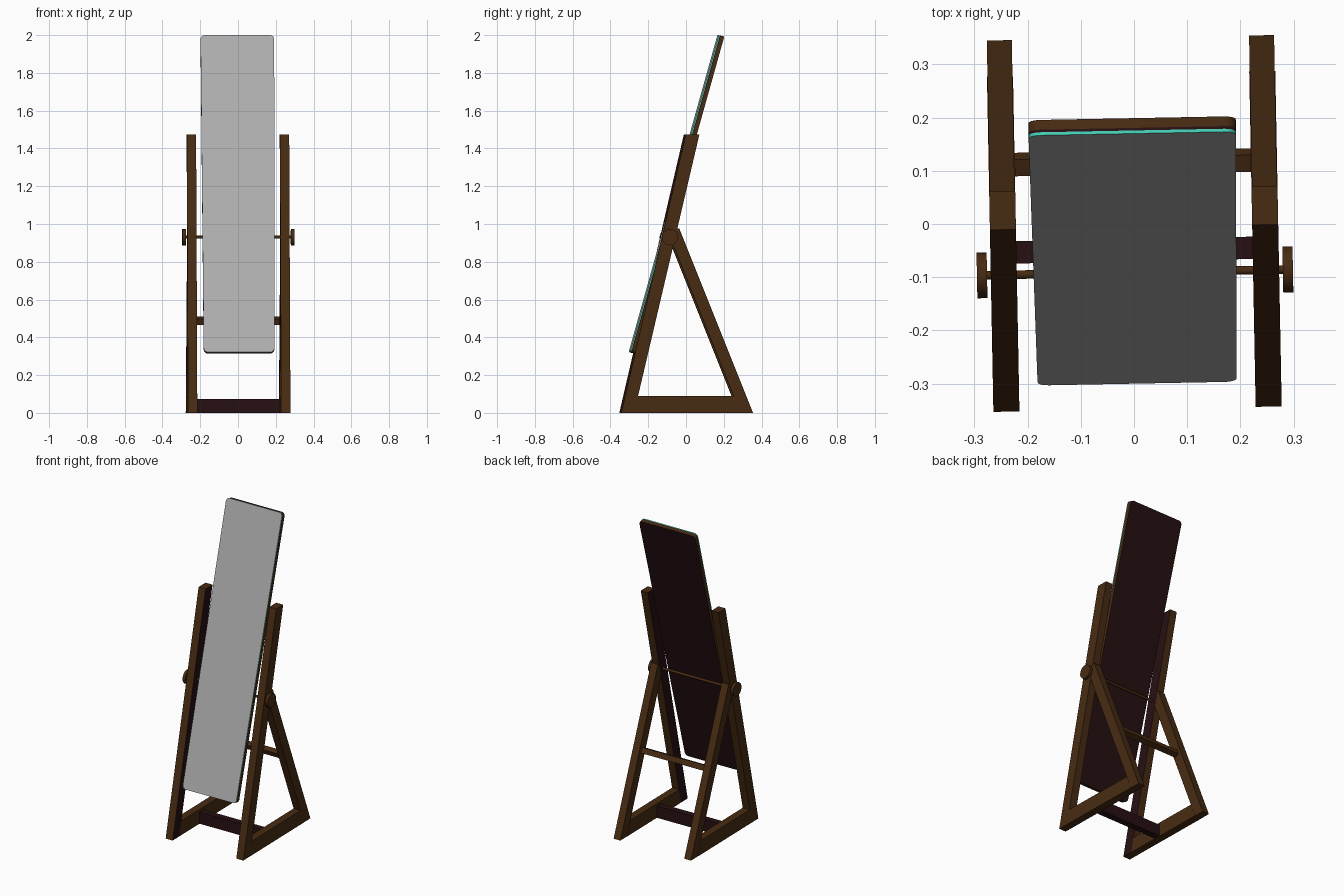
import bpy
import bmesh
import math
from mathutils import Matrix, Vector

cube = bpy.data.objects.get("Cube")
if cube:
    bpy.data.objects.remove(cube)


def material(name, rgb):
    m = bpy.data.materials.new(name)
    m.use_nodes = True
    m.diffuse_color = (*rgb, 1)
    bsdf = m.node_tree.nodes["Principled BSDF"]
    bsdf.inputs["Base Color"].default_value = (*rgb, 1)
    bsdf.inputs["Roughness"].default_value = 0.6
    return m


BROWN = material("walnut_brown", (0.064, 0.024, 0.006))
RED = material("dark_red_brown", (0.02, 0.005, 0.006))
GREY = material("mirror_grey", (0.43, 0.43, 0.43))
TEAL = material("glass_edge_teal", (0.06, 0.62, 0.46))

TURN = Matrix.Rotation(math.radians(1.1), 4, 'Z')  # whole stand is turned slightly


def basis(u, v, w, origin=(0, 0, 0)):
    m = Matrix((u, v, w)).transposed().to_4x4()
    m.translation = Vector(origin)
    return m


SIDE = basis((0, 1, 0), (0, 0, 1), (1, 0, 0))  # outline in y,z; depth along x


def prism(name, outline, w0, w1, side, cap0=None, cap1=None, frame=SIDE, smooth=False):
    """Extrude an outline from depth w0 to w1, with a colour for sides and each cap."""
    mats = [side, cap0 or side, cap1 or side]
    bm = bmesh.new()
    low = [bm.verts.new((u, v, w0)) for u, v in outline]
    high = [bm.verts.new((u, v, w1)) for u, v in outline]
    bm.faces.new(low[::-1]).material_index = 1
    bm.faces.new(high).material_index = 2
    n = len(outline)
    for i in range(n):
        j = (i + 1) % n
        bm.faces.new((low[i], low[j], high[j], high[i]))
    bmesh.ops.transform(bm, matrix=TURN @ frame, verts=bm.verts)
    bmesh.ops.recalc_face_normals(bm, faces=bm.faces)
    mesh = bpy.data.meshes.new(name)
    bm.to_mesh(mesh)
    bm.free()
    for m in mats:
        mesh.materials.append(m)
    ob = bpy.data.objects.new(name, mesh)
    bpy.context.collection.objects.link(ob)
    if smooth:
        bpy.ops.object.select_all(action='DESELECT')
        ob.select_set(True)
        bpy.context.view_layer.objects.active = ob
        bpy.ops.object.shade_smooth_by_angle(angle=math.radians(40))
    return ob


def circle(cy, cz, r, n, phase=0.0):
    return [(cy + r * math.cos(phase + math.tau * i / n),
             cz + r * math.sin(phase + math.tau * i / n)) for i in range(n)]


# Side frames: leaning post, back leg and floor bar
POST = [(-0.348, 0), (-0.28, 0), (0.066, 1.475), (-0.006, 1.475)]
BACK_LEG = [(0.282, 0), (0.35, 0), (-0.04, 0.975), (-0.06, 0.975), (-0.09, 0.93)]
FLOOR_BAR = [(-0.28, 0), (0.282, 0), (0.246, 0.09), (-0.259, 0.09)]
INNER, OUTER = 0.222, 0.271
PIVOT = (-0.091, 0.93)

for label, s in (("left", 1), ("right", -1)):
    a, b = s * INNER, s * OUTER
    prism(label + "_post", POST, a, b, BROWN, cap0=RED)
    # the back leg is a hair thinner so its hinge end sits inside the post
    prism(label + "_back_leg", BACK_LEG, a + s * 0.001, b - s * 0.001, BROWN)
    prism(label + "_floor_bar", FLOOR_BAR, a, b, BROWN)
    prism(label + "_knob", circle(*PIVOT, 0.043, 24), s * 0.278, s * 0.297,
          BROWN, smooth=True)

# Cross pieces
prism("pivot_rod", circle(*PIVOT, 0.008, 12), -0.28, 0.28, BROWN, smooth=True)
prism("floor_crossbar", [(-0.07, 0), (-0.028, 0), (-0.028, 0.074), (-0.07, 0.074)],
      -INNER, INNER, RED)
prism("back_rail", circle(0.116, 0.487, 0.024, 4, math.radians(67)),
      -INNER, INNER, BROWN)

# Tilted mirror panel: outline in its own plane, tapering to the bottom
BOTTOM, TOP = Vector((0, -0.300, 0.322)), Vector((0, 0.170, 2.0))
UP = (TOP - BOTTOM).normalized()
LENGTH = (TOP - BOTTOM).length
RIGHT = Vector((1, 0, 0))
PANEL = basis(RIGHT, UP, RIGHT.cross(UP), BOTTOM)


def rounded_panel(half_bottom, half_top, length, r, steps=5):
    corners = ((half_top, length, 1, 1), (-half_top, length, -1, 1),
               (-half_bottom, 0, -1, -1), (half_bottom, 0, 1, -1))
    pts = []
    for k, (x, v, sx, sv) in enumerate(corners):
        cx, cv = x - sx * r, v - sv * r
        for i in range(steps + 1):
            t = math.pi / 2 * (k + i / steps)
            pts.append((cx + r * math.cos(t), cv + r * math.sin(t)))
    return pts


outline = rounded_panel(0.187, 0.195, LENGTH, 0.022)
prism("mirror_glass", outline, -0.006, 0, TEAL, cap1=GREY, frame=PANEL, smooth=True)
prism("mirror_backing", outline, -0.011, -0.006, RED, frame=PANEL, smooth=True)
prism("mirror_board", outline, -0.030, -0.011, BROWN, cap0=RED, frame=PANEL, smooth=True)
